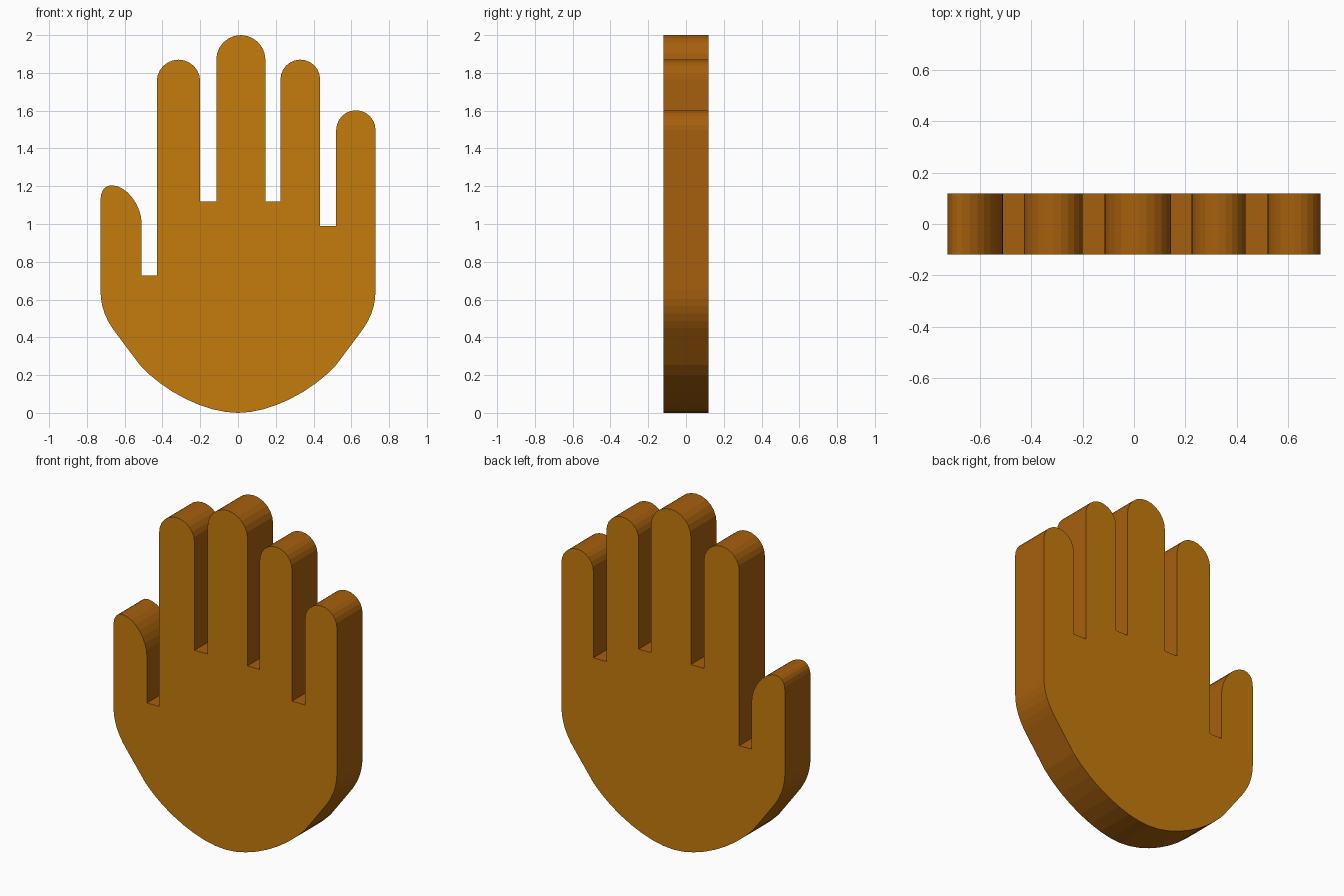
import bpy, bmesh, math
from mathutils import Vector

if "Cube" in bpy.data.objects:
    bpy.data.objects.remove(bpy.data.objects["Cube"])

HALF = 0.119  # half thickness


def material(name, rgb):
    m = bpy.data.materials.new(name)
    m.diffuse_color = (*rgb, 1)
    m.use_nodes = True
    m.node_tree.nodes["Principled BSDF"].inputs["Base Color"].default_value = m.diffuse_color
    return m


def bezier(a, b, c, d, n=6):
    pts = []
    for i in range(n + 1):
        t = i / n
        u = 1 - t
        pts.append(tuple(u**3 * p + 3*u*u*t * q + 3*u*t*t * r + t**3 * s
                         for p, q, r, s in zip(a, b, c, d)))
    return pts


def fingertip(x0, x1, top, n=12):
    r = (x1 - x0) / 2
    return [((x0 + x1) / 2 - r * math.cos(math.pi * i / n),
             top - r + r * math.sin(math.pi * i / n)) for i in range(n + 1)]


# Lower right palm edge, from the bottom centre up to the side
palm = bezier((0, 0), (0.17, 0), (0.39, 0.11), (0.52, 0.254), 8)
palm += bezier((0.637, 0.41), (0.70, 0.49), (0.728, 0.56), (0.728, 0.65), 6)

# Outline runs clockwise: left palm edge, thumb, fingers, right palm edge
outline = [(-x, z) for x, z in palm]
outline += bezier((-0.728, 1.125), (-0.728, 1.17), (-0.71, 1.205), (-0.67, 1.205), 5)
outline += bezier((-0.67, 1.205), (-0.59, 1.205), (-0.51, 1.10), (-0.51, 1.0), 8)[1:]
notch = (-0.51, 0.727)
fingers = [  # left, right, top, gap floor before it
    (-0.43, -0.20, 1.87, 0.727),
    (-0.115, 0.145, 2.0, 1.12),
    (0.225, 0.435, 1.87, 1.12),
    (0.52, 0.728, 1.602, 0.99),
]
prev = -0.51
for left, right, top, floor in fingers:
    outline += [(prev, floor), (left, floor)] + fingertip(left, right, top)
    prev = right
outline += palm[:0:-1]

# Extrude the outline through the thickness
bm = bmesh.new()
front = bm.faces.new([bm.verts.new((x, -HALF, z)) for x, z in outline])
ext = bmesh.ops.extrude_face_region(bm, geom=[front], use_keep_orig=True)
bmesh.ops.translate(bm, vec=Vector((0, 2 * HALF, 0)),
                    verts=[g for g in ext["geom"] if isinstance(g, bmesh.types.BMVert)])
bmesh.ops.recalc_face_normals(bm, faces=bm.faces[:])

# Flat palm and back in one colour, rim in another
for f in bm.faces:
    f.material_index = 0 if abs(f.normal.y) > 0.5 else 1
mesh = bpy.data.meshes.new("hand")
bm.to_mesh(mesh)
bm.free()
mesh.materials.append(material("amber face", (0.56, 0.198, 0.004)))
mesh.materials.append(material("brown orange rim", (0.38, 0.115, 0.004)))
hand = bpy.data.objects.new("hand", mesh)
bpy.context.collection.objects.link(hand)
